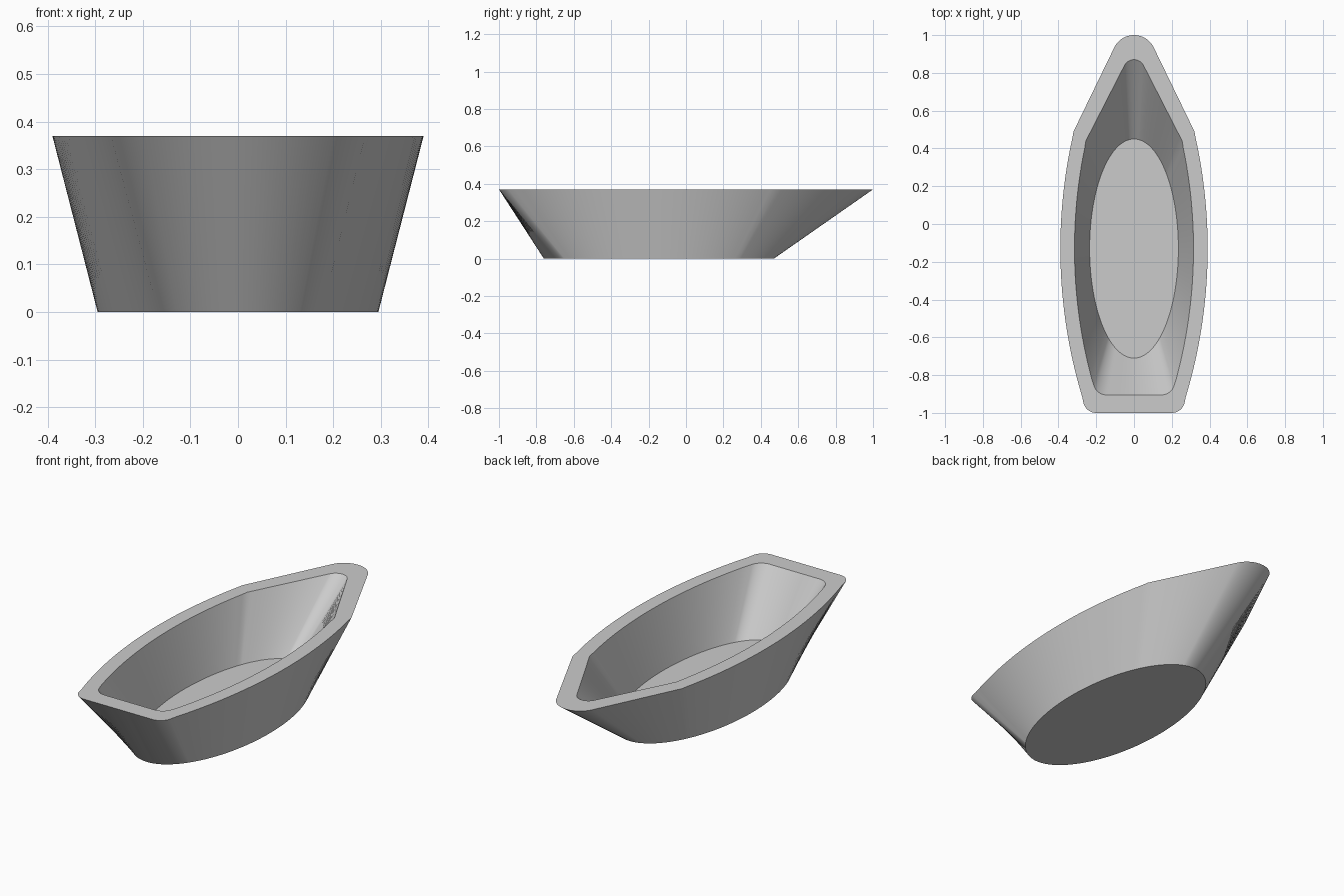
import bpy
import bmesh
from math import sin, cos, pi, radians, sqrt, hypot

cube = bpy.data.objects.get("Cube")
if cube:
    bpy.data.objects.remove(cube, do_unlink=True)

HEIGHT, FLOOR = 0.37, 0.075


def lerp_points(a, b, n):
    return [(a[0] + (b[0] - a[0]) * i / n, a[1] + (b[1] - a[1]) * i / n) for i in range(n + 1)]


def arc(cx, cy, r, start, end, n):
    angles = [radians(start + (end - start) * i / n) for i in range(n + 1)]
    return [(cx + r * cos(a), cy + r * sin(a)) for a in angles]


def boat_outline(bow_y, bow_r, shoulder, beam, side_r, stern_y, corner_x, corner_r):
    """Rounded bow, straight cheeks, bowed sides and a flat stern with round corners."""
    bow = arc(0, bow_y - bow_r, bow_r, 90, 26, 12)
    cheek = lerp_points(bow[-1], shoulder, 20)[1:]
    corner = arc(corner_x, stern_y + corner_r, corner_r, -17, -90, 12)
    mid_y, n = -0.13, 40
    side = []
    for i in range(1, n):
        y = shoulder[1] + (corner[0][1] - shoulder[1]) * i / n
        side.append((beam - side_r + sqrt(side_r ** 2 - (y - mid_y) ** 2), y))
    stern = lerp_points(corner[-1], (0, stern_y), 10)[1:]
    half = bow + cheek + side + corner + stern
    return half + [(-x, y) for x, y in reversed(half[1:-1])]


def ellipse_below(outline, cy, rx, ry):
    """Ellipse points in the same direction from the centre as each outline point."""
    points = []
    for x, y in outline:
        k = 1 / hypot(x / rx, (y - cy) / ry)
        points.append((x * k, cy + (y - cy) * k))
    return points


outer = boat_outline(1.0, 0.116, (0.32, 0.49), 0.39, 2.72, -1.0, 0.20, 0.07)
inner = boat_outline(0.87, 0.057, (0.255, 0.44), 0.315, 2.65, -0.905, 0.145, 0.07)
loops = [
    (ellipse_below(outer, -0.145, 0.295, 0.615), 0),
    (outer, HEIGHT),
    (inner, HEIGHT),
    (ellipse_below(inner, -0.13, 0.235, 0.58), FLOOR),
]

# Hull: outer wall, rim, inner wall, then floor and underside
bm = bmesh.new()
rings = [[bm.verts.new((x, y, z)) for x, y in pts] for pts, z in loops]
for low, high in zip(rings, rings[1:]):
    for i in range(len(low)):
        j = (i + 1) % len(low)
        bm.faces.new((low[i], low[j], high[j], high[i]))
bm.faces.new(rings[0])
bm.faces.new(rings[-1])
bmesh.ops.recalc_face_normals(bm, faces=bm.faces)
mesh = bpy.data.meshes.new("boat_hull")
bm.to_mesh(mesh)
bm.free()

hull = bpy.data.objects.new("boat_hull", mesh)
bpy.context.collection.objects.link(hull)

grey = bpy.data.materials.new("light grey")
grey.use_nodes = True
color = (0.6, 0.6, 0.6, 1)
grey.diffuse_color = color
grey.node_tree.nodes["Principled BSDF"].inputs["Base Color"].default_value = color
mesh.materials.append(grey)

bpy.ops.object.select_all(action="DESELECT")
hull.select_set(True)
bpy.context.view_layer.objects.active = hull
bpy.ops.object.shade_smooth_by_angle(angle=radians(22))
